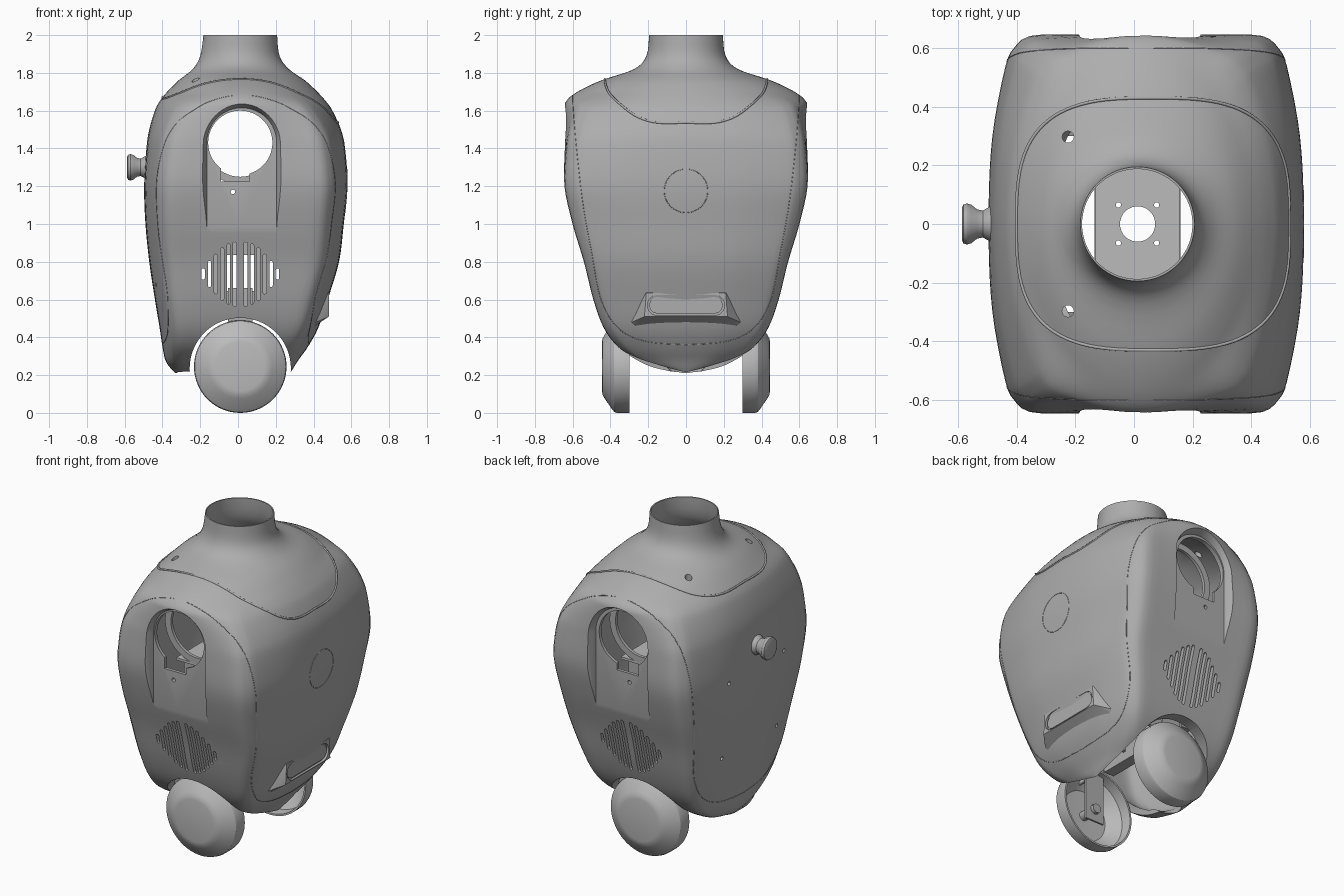
import bpy, bmesh, math
from mathutils import Vector, Matrix
from mathutils.bvhtree import BVHTree

if "Cube" in bpy.data.objects:
    bpy.data.objects.remove(bpy.data.objects["Cube"])


def material(name, value):
    m = bpy.data.materials.new(name)
    m.use_nodes = True
    m.diffuse_color = (value, value, value, 1)
    m.node_tree.nodes["Principled BSDF"].inputs["Base Color"].default_value = (value, value, value, 1)
    return m


SHELL = material("shell grey", 0.42)
COVER = material("cover grey", 0.5)
CX = 0.012  # shared axis of neck, openings and wheels


def make(name, bm, mat=SHELL):
    bmesh.ops.recalc_face_normals(bm, faces=bm.faces)
    mesh = bpy.data.meshes.new(name)
    bm.to_mesh(mesh)
    bm.free()
    mesh.materials.append(mat)
    ob = bpy.data.objects.new(name, mesh)
    bpy.context.collection.objects.link(ob)
    return ob


def smooth(ob):
    bpy.ops.object.select_all(action='DESELECT')
    ob.select_set(True)
    bpy.context.view_layer.objects.active = ob
    bpy.ops.object.shade_smooth_by_angle(angle=math.radians(32))


def spline(pts, steps):
    """Catmull-Rom through rows of numbers."""
    rows = [Vector(p) for p in pts]
    out = []
    for i in range(len(rows) - 1):
        a, b, c, d = rows[max(i - 1, 0)], rows[i], rows[i + 1], rows[min(i + 2, len(rows) - 1)]
        for s in range(steps):
            t = s / steps
            out.append((2 * b + (c - a) * t + (2 * a - 5 * b + 4 * c - d) * t * t
                        + (3 * b - a - 3 * c + d) * t ** 3) / 2)
    return out + [rows[-1]]


def loft(name, rings, mat=SHELL):
    bm = bmesh.new()
    loops = [[bm.verts.new(p) for p in ring] for ring in rings]
    n = len(loops[0])
    for lo, hi in zip(loops, loops[1:]):
        for i in range(n):
            bm.faces.new((lo[i], lo[(i + 1) % n], hi[(i + 1) % n], hi[i]))
    bm.faces.new(loops[0])
    bm.faces.new(loops[-1])
    return make(name, bm, mat)


def cyl(name, r, a, b, mat=SHELL, segs=48):
    a, b = Vector(a), Vector(b)
    m = Matrix.Translation((a + b) / 2) @ (b - a).to_track_quat('Z', 'Y').to_matrix().to_4x4()
    bm = bmesh.new()
    bmesh.ops.create_cone(bm, cap_ends=True, segments=segs, radius1=r, radius2=r,
                          depth=(b - a).length, matrix=m)
    return make(name, bm, mat)


def box(name, lo, hi, mat=SHELL):
    lo, hi = Vector(lo), Vector(hi)
    bm = bmesh.new()
    bmesh.ops.create_cube(bm, size=1, matrix=Matrix.Translation((lo + hi) / 2)
                          @ Matrix.Diagonal((*(hi - lo), 1)))
    return make(name, bm, mat)


def lathe(name, prof, matrix, mat=SHELL):
    """Revolve (radius, height) around local z."""
    n = 64
    bm = bmesh.new()
    verts = [bm.verts.new((r, 0, h)) for r, h in prof]
    edges = [bm.edges.new(e) for e in zip(verts, verts[1:])]
    bmesh.ops.spin(bm, geom=verts + edges, cent=(0, 0, 0), axis=(0, 0, 1),
                   angle=math.tau, steps=n)
    bmesh.ops.remove_doubles(bm, verts=bm.verts, dist=1e-5)
    bm.transform(matrix)
    ob = make(name, bm, mat)
    smooth(ob)
    return ob


def cut(ob, cutters):
    for c in cutters:
        mod = ob.modifiers.new("cut", 'BOOLEAN')
        mod.operation, mod.solver, mod.object = 'DIFFERENCE', 'EXACT', c
        bpy.context.view_layer.objects.active = ob
        bpy.ops.object.modifier_apply(modifier=mod.name)
        bpy.data.objects.remove(c)


# Body: height, left, right, half depth, roundness
ROWS = [(.21, -.33, .275, .03, 0), (.24, -.36, .295, .17, 0), (.28, -.385, .32, .26, 0),
        (.35, -.4, .37, .36, 0), (.45, -.415, .425, .435, 0), (.6, -.44, .475, .49, 0),
        (.8, -.47, .535, .54, 0), (1, -.49, .56, .6, 0), (1.2, -.497, .58, .643, 0),
        (1.4, -.485, .567, .645, .1), (1.5, -.47, .545, .645, .25), (1.6, -.44, .5, .645, .5),
        (1.65, -.415, .465, .635, .72), (1.7, -.375, .42, .575, 1), (1.76, -.315, .355, .45, 1),
        (1.82, -.24, .27, .275, 1), (1.89, -.2, .22, .21, 1), (2, -.183, .207, .195, 1)]
CORNER = spline([(1, 0), (.99, .3), (.96, .55), (.89, .84), (.84, .93), (.74, .995),
                 (.5, 1), (.25, 1), (0, 1)], 3)
QUARTER = CORNER[:-1]
SECTION = (QUARTER + [Vector((-p.x, p.y)) for p in CORNER[:0:-1]]
           + [-p for p in QUARTER] + [Vector((p.x, -p.y)) for p in CORNER[:0:-1]])


def ring(z, left, right, depth, k):
    pts = [p.lerp(p.normalized(), min(max(k, 0), 1)) for p in SECTION]
    return [((left + right) / 2 + p.x * (right - left) / 2, p.y * depth, z) for p in pts]


inner = []
for z, l, r, d, k in ROWS:
    f = 1 if z < 1.8 else .4
    inner.append((z - (.03 if 1.5 < z < 1.85 else 0), l + .025 * f, r - .025 * f,
                  max(.02, d - (.07 if z < 1.7 else .025 * f)), k))
inner[0] = (.15, *inner[0][1:])
inner[-1] = (2.05, *inner[-1][1:])
shell = loft("body_shell", [ring(*r) for r in spline(ROWS, 4)])
surface = BVHTree.FromObject(shell, bpy.context.evaluated_depsgraph_get())
bpy.context.view_layer.update()


# Panel seams laid on the body surface
def seam(name, path, direction, r, closed=False):
    d = Vector(direction)
    hits = [surface.ray_cast(Vector(p) - d * 3, d)[0] for p in path]
    hits = [h for h in hits if h]
    cu = bpy.data.curves.new(name, 'CURVE')
    cu.dimensions, cu.bevel_depth, cu.bevel_resolution = '3D', r, 1
    s = cu.splines.new('POLY')
    s.points.add(len(hits) - 1)
    for pt, h in zip(s.points, hits):
        pt.co = (*h, 1)
    s.use_cyclic_u = closed
    cu.materials.append(SHELL)
    bpy.context.collection.objects.link(bpy.data.objects.new(name, cu))


half = spline([(.6, 1.69), (.598, 1.62), (.58, 1.4), (.545, 1.1), (.5, .85), (.45, .6),
               (.36, .45), (.22, .38), (0, .36)], 8)
u_path = [(0, -y, z) for y, z in half] + [(0, y, z) for y, z in half[-2::-1]]
seam("left_panel_seam", u_path, (-1, 0, 0), .002)
seam("right_panel_seam", u_path, (1, 0, 0), .002)
turn = [math.tau * i / 96 for i in range(96)]
power = lambda v: math.copysign(abs(v) ** .66, v)
seam("shoulder_panel_seam", [(.065 + .465 * power(math.cos(a)), .43 * power(math.sin(a)), 0)
                             for a in turn], (0, 0, -1), .006, True)
seam("side_disc_seam", [(0, .115 * math.cos(a), 1.175 + .115 * math.sin(a)) for a in turn],
     (-1, 0, 0), .002, True)


# Recessed fields around the round openings
def arch(y, grow):
    r = .185 + grow
    pts = [(.02 + r * math.cos(a), y, 1.43 + r * math.sin(a))
           for a in [math.pi * i / 24 for i in range(25)]]
    return pts + [(.02 - r, y, .9), (.02 + r, y, .9)]


cutters = [loft("recess_cutter", [arch(s * .595, 0), arch(s * .61, .004), arch(s * .66, .03)])
           for s in (-1, 1)]
cutters.append(loft("hollow_cutter", [ring(*r) for r in spline(inner, 4)]))
# Through openings, wheel arch and small holes
cutters.append(cyl("opening_cutter", .17, (CX, -1, 1.43), (CX, 1, 1.43), segs=64))
cutters.append(box("notch_cutter", (-.09, -1, 1.225), (.06, 1, 1.32)))
cutters.append(cyl("wheel_arch_cutter", .268, (CX, -1, .235), (CX, 1, .235), segs=64))
cutters.append(cyl("pin_cutter", .012, (-.027, -1, 1.17), (-.027, 1, 1.17), segs=12))
for y in (-.27, .27):
    cutters += [cyl("side_cutter", .012, (-.8, y, z), (-.3, y, z), segs=12) for z in (.68, 1.16)]
    cutters.append(cyl("top_cutter", .02, (-.225, y * 1.1, 1.6), (-.225, y * 1.1, 1.9), segs=16))


# Speaker grille slots
def stadium(x, z, half_len, r):
    pts = []
    for end in (1, -1):
        for i in range(7):
            a = math.pi * i / 6 + (0 if end > 0 else math.pi)
            pts.append((x + r * math.cos(a), z + end * (half_len - r) + r * math.sin(a)))
    return pts


for i, length in enumerate((.345, .32, .28, .21, .14, .06)):
    for s in (-1, 1):
        slot = stadium(CX + s * (.029 + .0335 * i), .735, length / 2, .009)
        cutters.append(loft("slot_cutter", [[(x, y, z) for x, z in slot] for y in (-1, 1)]))
cut(shell, cutters)
smooth(shell)

# Side light housing with a stadium pocket
bm = bmesh.new()
for y, x, z in ((.22, .482, .51), (.21, .482, .635), (.31, .39, .47), (.24, .4, .68), (.3, .36, .43)):
    for s in (-1, 1):
        bm.verts.new((x, s * y, z))
bmesh.ops.convex_hull(bm, input=bm.verts)
housing = make("side_light_housing", bm)
pocket = stadium(.57, 0, .205, .055)
cut(housing, [loft("pocket_cutter", [[(x, y, z) for z, y in pocket] for x in (.467, .6)])])
smooth(housing)
loft("side_light_lens", [[(x, y, z) for z, y in stadium(.57, 0, .195, .045)] for x in (.46, .475)])

# Side knob
lathe("side_knob", [(0, 0), (.06, 0), (.06, .03), (.046, .055), (.05, .075), (.066, .095), (.07, .11),
                    (.066, .122), (.055, .127), (0, .127)],
      Matrix.Translation((-.46, 0, 1.3)) @ Matrix.Rotation(-math.pi / 2, 4, 'Y'))

# Wheel covers, screws and motor mounts at both ends
dish = [(0, .445), (.13, .445), (.15, .441), (.17, .43), (.225, .392), (.24, .38), (.245, .365),
        (.245, .3), (.234, .3), (.23, .365), (.155, .425), (0, .432)]
for s, side in ((-1, "front"), (1, "back")):
    lathe(side + "_wheel_cover", dish, Matrix.Translation((CX, 0, .245))
          @ Matrix.Rotation(-s * math.pi / 2, 4, 'X'), COVER)
    for x in (-.05, .05):
        cyl(side + "_cover_screw", .012, (CX + x, s * .35, .43), (CX + x, s * .405, .43), COVER, 12)
    plate = box(side + "_motor_plate", (CX - .065, s * .335 - .006, .17), (CX + .065, s * .335 + .006, .66))
    cut(plate, [cyl("bore", .03, (CX, s * .2, .245), (CX, s * .5, .245))])
    cyl(side + "_motor_hub", .028, (CX, s * .31, .245), (CX, s * .43, .245))
    # Frame rails and ring behind the opening
    for z in (.61, .87):
        box(side + "_cross_rail", (-.13, s * .16 - .01, z - .035), (.15, s * .16 + .01, z + .035))
    lathe(side + "_opening_ring", [(.18, 0), (.22, 0), (.22, .02), (.18, .02), (.18, 0)],
          Matrix.Translation((CX, s * .4, 1.43)) @ Matrix.Rotation(-s * math.pi / 2, 4, 'X'))
    x = CX + s * .112
    box(side + "_frame_column", (x - .035, -.34, .52), (x + .035, .34, 1.2))

# Inner deck below the neck
deck = box("inner_deck", (-.132, -.42, 1.2), (.155, .42, 1.215), COVER)
cut(deck, [cyl("bore", .06, (CX, 0, 1), (CX, 0, 1.4))]
    + [cyl("bolt", .009, (CX + x, y, 1.1), (CX + x, y, 1.3), segs=12)
       for x in (-.065, .065) for y in (-.065, .065)])
